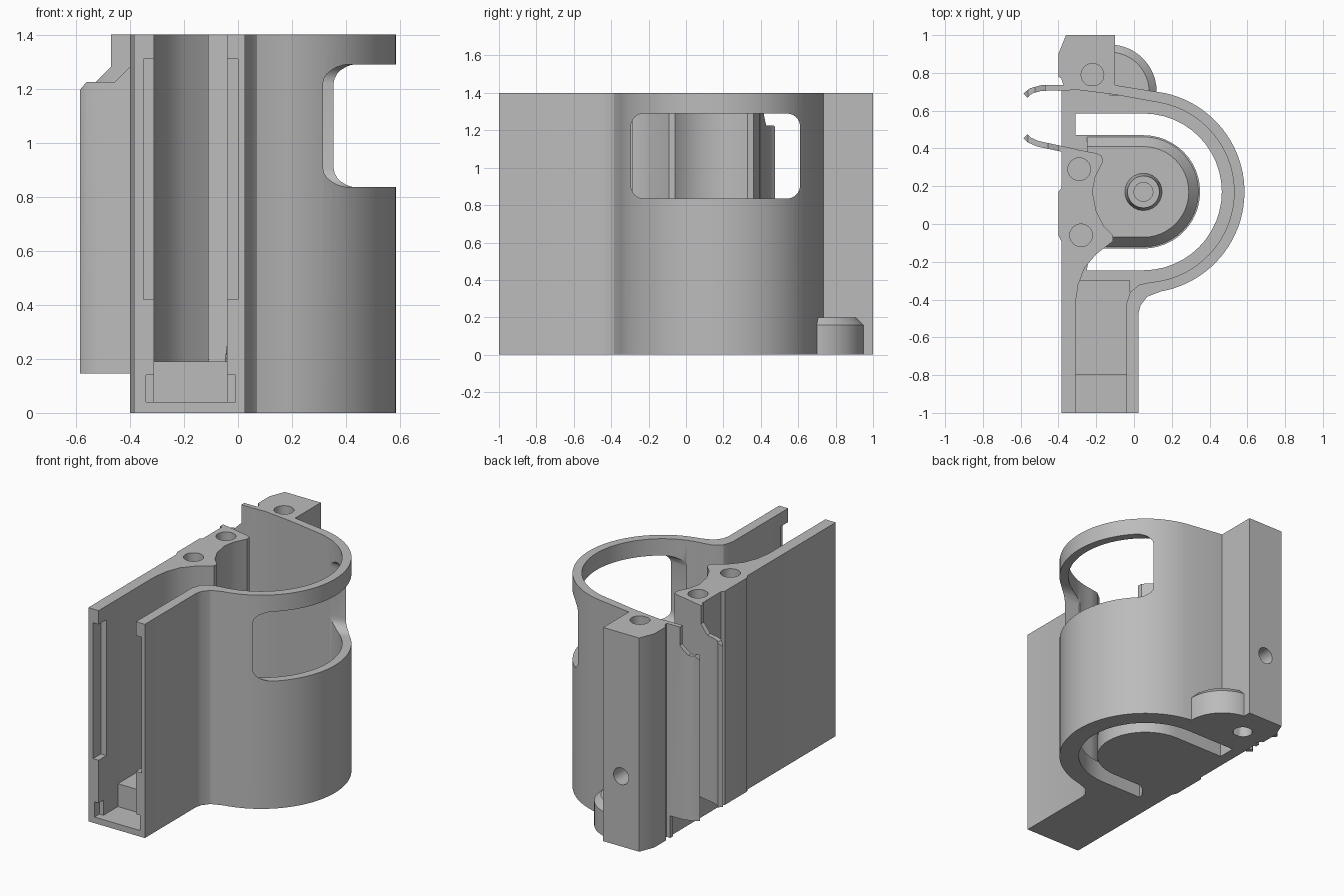
import bpy, bmesh, math
from mathutils import Vector

if "Cube" in bpy.data.objects:
    bpy.data.objects.remove(bpy.data.objects["Cube"], do_unlink=True)

CX, CY, TOP, FLOOR = 0.05, 0.17, 1.4, 0.13

grey = bpy.data.materials.new("plain grey")
grey.use_nodes = True
colour = (0.5, 0.5, 0.5, 1)
grey.diffuse_color = colour
grey.node_tree.nodes["Principled BSDF"].inputs["Base Color"].default_value = colour


def arc(r, a0, a1, n=24, cx=CX, cy=CY):
    angles = [math.radians(a0 + (a1 - a0) * i / n) for i in range(n + 1)]
    return [(cx + r * math.cos(a), cy + r * math.sin(a)) for a in angles]


def circle(x, y, r, n=24):
    return arc(r, 0, 360 - 360 / n, n - 1, x, y)


def prism(name, pts, z0, z1, top=None, axis="z"):
    """Extrude an outline; a second outline makes a sloped side."""
    def place(p, h):
        return {"z": (p[0], p[1], h), "y": (p[0], h, p[1]), "x": (h, p[0], p[1])}[axis]
    bm = bmesh.new()
    low = [bm.verts.new(place(p, z0)) for p in pts]
    high = [bm.verts.new(place(p, z1)) for p in (top or pts)]
    bm.faces.new(low)
    bm.faces.new(high)
    for i in range(len(pts)):
        j = (i + 1) % len(pts)
        bm.faces.new((low[i], low[j], high[j], high[i]))
    bmesh.ops.recalc_face_normals(bm, faces=bm.faces)
    mesh = bpy.data.meshes.new(name)
    bm.to_mesh(mesh)
    bm.free()
    mesh.materials.append(grey)
    ob = bpy.data.objects.new(name, mesh)
    bpy.context.collection.objects.link(ob)
    return ob


def box(name, x0, x1, y0, y1, z0, z1):
    return prism(name, [(x0, y0), (x1, y0), (x1, y1), (x0, y1)], z0, z1)


def cut(ob, *cutters):
    bpy.context.view_layer.objects.active = ob
    for c in cutters:
        c.hide_render = True
        m = ob.modifiers.new("cut", "BOOLEAN")
        m.operation, m.solver, m.object = "DIFFERENCE", "EXACT", c
        bpy.ops.object.modifier_apply(modifier=m.name)
        bpy.data.objects.remove(c, do_unlink=True)


def ribbon(path, t):
    """Outline of a strip of thickness t along a path."""
    p = [Vector(q) for q in path]
    left, right = [], []
    for i, q in enumerate(p):
        d = (p[min(i + 1, len(p) - 1)] - p[max(i - 1, 0)]).normalized()
        n = Vector((-d.y, d.x)) * t / 2
        left.append(tuple(q + n))
        right.append(tuple(q - n))
    return left + right[::-1]


def dee(r, x):
    return [(x, CY - r)] + arc(r, -90, 90) + [(x, CY + r)]


parts = []

# Curved outer wall running into the straight channel side
outer = [(0.025, -1), (0.025, -0.47), (0.035, -0.43), (0.07, -0.385)]
outer += arc(0.535, -80, 78, 40) + [(-0.1, 0.735), (-0.4, 0.735)]
inner = [(-0.4, 0.705), (-0.3, 0.71), (-0.1, 0.685)] + arc(0.48, 80, -85, 40)
inner += [(0.03, -0.32), (-0.02, -0.36), (-0.04, -0.42), (-0.04, -1)]
wall = prism("outer_wall", outer + inner, 0, TOP)
parts.append(wall)

# Rounded window in the wall
y0, y1, z0, z1, r = -0.295, 0.61, 0.835, 1.29, 0.07
win = []
for cy, cz, a in ((y1 - r, z1 - r, 0), (y0 + r, z1 - r, 90), (y0 + r, z0 + r, 180), (y1 - r, z0 + r, 270)):
    win += arc(r, a, a + 90, 6, cy, cz)
cut(wall, prism("window_cutter", win, 0.2, 0.8, axis="x"))

# Channel side plate and screw block
block = [(-0.385, -1), (-0.31, -1), (-0.31, -0.42), (-0.295, -0.32), (-0.26, -0.23),
         (-0.2, -0.16), (-0.11, -0.09), (-0.11, -0.06)]
block += [(-0.16, -0.01), (-0.2, 0.07), (-0.22, 0.17), (-0.205, 0.25), (-0.165, 0.33)]
block += [(-0.17, 0.36), (-0.2, 0.375), (-0.385, 0.41), (-0.385, 0.19), (-0.4, 0.17),
          (-0.4, -0.06), (-0.385, -0.09)]
side = prism("side_plate_and_block", block, 0, TOP)
cut(side, *[prism("hole_cutter", circle(x, y, 0.06), a, b)
            for x, y, a, b in ((-0.29, 0.29, 1.1, 1.5), (-0.28, -0.06, 1.1, 1.5), (-0.28, -0.06, -0.1, 0.15))])
parts.append(side)

# Grooves and bottom pocket at the channel mouth
for ob, x0, x1 in ((side, -0.35, -0.3), (wall, -0.05, 0.0)):
    cut(ob, box("groove_cutter", x0, x1, -1.1, -0.92, 0.42, 1.31),
        box("pocket_cutter", -0.34, -0.01, -1.1, -0.95, 0.04, 0.14))

# Floor with a C-shaped slot
floor_pts = [(-0.385, -0.8), (0, -0.8), (0, -0.42), (0.02, -0.36)]
floor_pts += arc(0.5, -80, 80, 36) + [(-0.1, 0.71), (-0.385, 0.72)]
floor = prism("floor", floor_pts, 0, FLOOR)
slot = [(-0.25, CY - 0.415)] + arc(0.415, -90, 90) + [(-0.31, CY + 0.415), (-0.31, CY + 0.3)]
slot += arc(0.3, 90, -90) + [(-0.23, CY - 0.3)]
cut(floor, prism("slot_cutter", slot, -0.1, 0.5))
parts.append(floor)
parts.append(box("channel_sill", -0.35, 0, -1, -0.8, 0, 0.04))
parts.append(box("channel_step", -0.32, -0.02, -0.8, -0.3, 0.02, 0.19))

# Raised centre with sloped edge, and its hub
parts.append(prism("centre_boss", dee(0.3, -0.25), FLOOR - 0.01, 0.19, dee(0.24, -0.25)))
hub = prism("hub", circle(CX, CY, 0.1), 0.18, 0.3, circle(CX, CY, 0.085))
cut(hub, prism("hub_cutter", circle(CX, CY, 0.05), 0.2, 0.4))
parts.append(hub)

# Rear mounting post with top, bottom and back holes
post = prism("rear_post", [(-0.36, 1), (-0.1, 1), (-0.1, 0.715), (-0.37, 0.725),
                           (-0.385, 0.77), (-0.4, 0.78), (-0.4, 0.9)], 0, TOP)
cut(post, prism("top_cutter", circle(-0.22, 0.79, 0.06), 1.1, 1.5),
    prism("bottom_cutter", circle(-0.22, 0.79, 0.06), -0.1, 0.15),
    prism("back_cutter", circle(-0.23, 0.46, 0.055), 0.87, 1.1, axis="y"))
parts.append(post)

# Quarter-round foot beside the post
foot = [[(-0.13, 0.68)] + arc(q, -5, 90, 16, -0.13, 0.7) for q in (0.25, 0.21)]
parts.append(prism("foot", foot[0], 0, 0.16))
parts.append(prism("foot_bevel", foot[0], 0.16, 0.2, foot[1]))

# Flexible lips on the open side, with stepped upper corners
lips = (("rear_lip", [(-0.575, 0.68), (-0.545, 0.705), (-0.49, 0.72), (-0.36, 0.722)], -0.47),
        ("front_lip", [(-0.575, 0.465), (-0.555, 0.445), (-0.51, 0.425), (-0.37, 0.395), (-0.3, 0.38)], -0.4))
for name, path, x in lips:
    lip = prism(name, ribbon(path, 0.03), 0.145, TOP)
    step = [(x, 1.5), (x, 1.28), (x - 0.055, 1.225), (-0.56, 1.225), (-0.59, 1.19), (-0.7, 1.19), (-0.7, 1.5)]
    cut(lip, prism("step_cutter", step, 0.2, 1, axis="y"))
    parts.append(lip)

# Smooth curves, sharp edges
bpy.ops.object.select_all(action="DESELECT")
for ob in parts:
    ob.select_set(True)
bpy.context.view_layer.objects.active = wall
bpy.ops.object.shade_smooth_by_angle(angle=math.radians(30))
